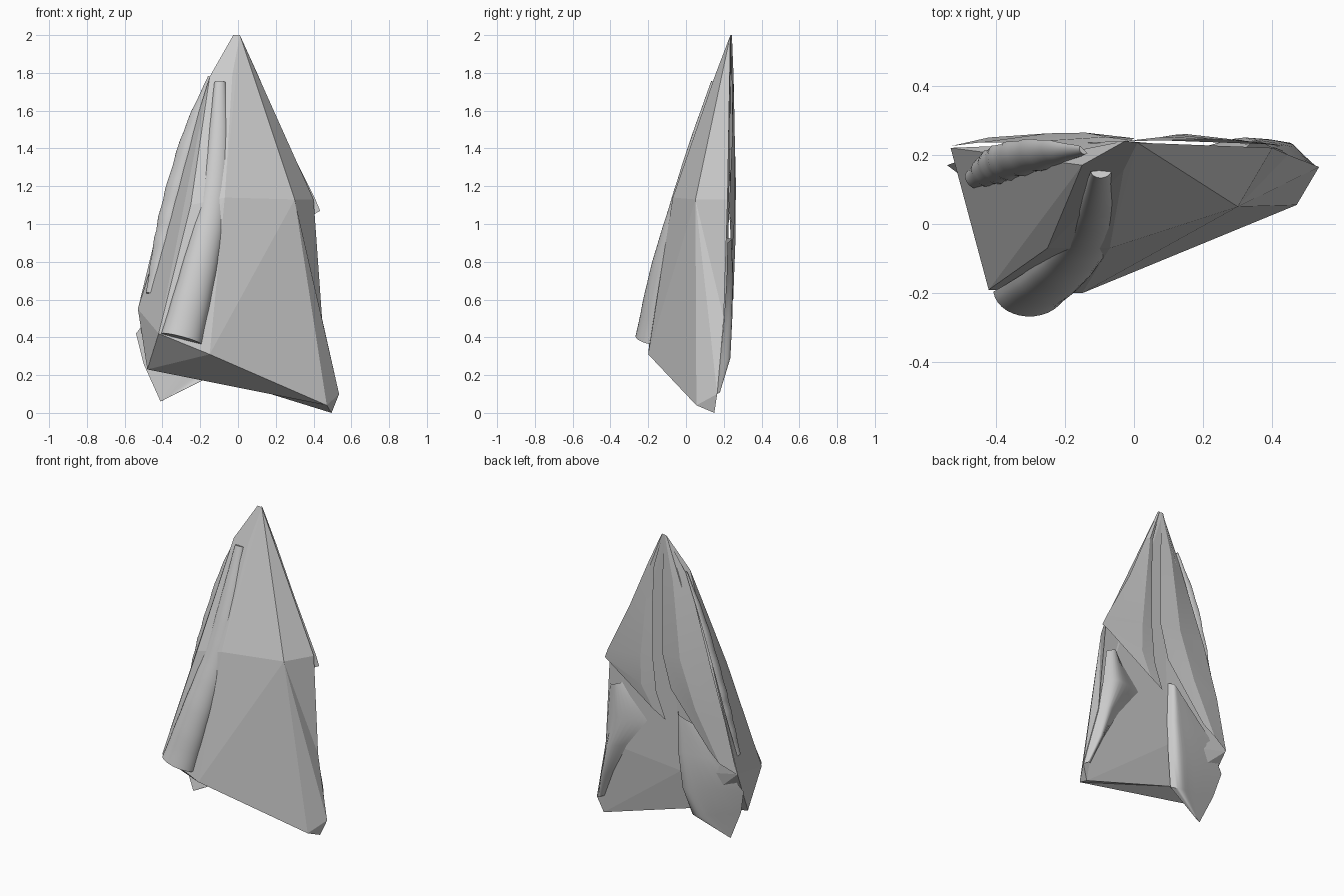
import bpy, bmesh, math
from mathutils import Vector


def finish(name, bm, angle=None):
    bmesh.ops.recalc_face_normals(bm, faces=bm.faces)
    me = bpy.data.meshes.new(name)
    bm.to_mesh(me)
    bm.free()
    ob = bpy.data.objects.new(name, me)
    bpy.context.collection.objects.link(ob)
    if angle:
        bpy.ops.object.select_all(action='DESELECT')
        ob.select_set(True)
        bpy.context.view_layer.objects.active = ob
        bpy.ops.object.shade_smooth_by_angle(angle=math.radians(angle))
    return ob


def hull(name, pts, dents):
    # convex hull, then selected corners are pushed in: (hull position, final position)
    bm = bmesh.new()
    for p in pts:
        bm.verts.new(p)
    moved = [(bm.verts.new(a), b) for a, b in dents]
    bmesh.ops.convex_hull(bm, input=bm.verts)
    for v, b in moved:
        v.co = b
    loose = [v for v in bm.verts if not v.link_faces]
    bmesh.ops.delete(bm, geom=loose, context='VERTS')
    bmesh.ops.dissolve_limit(bm, angle_limit=math.radians(2), verts=bm.verts, edges=bm.edges)
    return finish(name, bm)


def spline(pts, steps):
    # Catmull-Rom resampling of points of any dimension
    pts = [Vector(p) for p in pts]
    ext = [2 * pts[0] - pts[1]] + pts + [2 * pts[-1] - pts[-2]]
    out = []
    for a, b, c, d in zip(ext, ext[1:], ext[2:], ext[3:]):
        for k in range(steps):
            t = k / steps
            out.append(0.5 * (2 * b + (c - a) * t + (2 * a - 5 * b + 4 * c - d) * t * t
                              + (3 * b - a - 3 * c + d) * t ** 3))
    return out + [pts[-1]]


def ridge(name, stations, out_dir, depth, wobble=0.05, sides=16):
    # rounded fold following a path of (x, y, z, radius), flattened along out_dir
    st = spline(stations, 6)
    bm, rings = bmesh.new(), []
    for i, s in enumerate(st):
        c = s.to_3d()
        tan = (st[min(i + 1, len(st) - 1)].to_3d() - st[max(i - 1, 0)].to_3d()).normalized()
        side = tan.cross(Vector(out_dir)).normalized()
        n = side.cross(tan)
        r = s[3] * (1 + wobble * math.sin(i * 1.9))
        # only the outward half and a little more is skinned, the rest lies in the body
        rings.append([bm.verts.new(c + side * r * math.cos(a) - n * r * depth * math.sin(a))
                      for a in (math.pi * k / sides for k in range(sides + 1))])
    # choose the half that faces out_dir
    for i, ring in enumerate(rings):
        mid = ring[sides // 2].co - st[i].to_3d()
        if mid.dot(Vector(out_dir)) < 0:
            ends = (ring[0].co + ring[-1].co) / 2
            axis = (ring[0].co - ring[-1].co).normalized()
            for v in ring:
                d = v.co - ends
                v.co = ends + 2 * axis * d.dot(axis) - d
    for r0, r1 in zip(rings, rings[1:]):
        for k in range(sides):
            bm.faces.new((r0[k], r0[k + 1], r1[k + 1], r1[k]))
    bm.faces.new(rings[0])
    bm.faces.new(rings[-1])
    return finish(name, bm, 40)


def sheet(name, rows, angle=12, steps=1):
    # thin panel from equal-length rows of points, each row rounded by steps
    bm = bmesh.new()
    g = [[bm.verts.new(p) for p in spline(row, steps)] for row in rows]
    for a, b in zip(g, g[1:]):
        for i in range(len(a) - 1):
            bm.faces.new((a[i], a[i + 1], b[i + 1], b[i]))
    return finish(name, bm, angle)


# faceted wedge body
hull("faceted_body", [
    (-0.025, 0.24, 2.0), (0.01, 0.235, 2.0), (-0.15, 0.17, 1.78), (-0.03, 0.155, 1.79),
    (0.30, 0.05, 1.13), (0.40, 0.22, 1.13), (-0.25, -0.07, 1.10), (-0.07, -0.07, 1.14),
    (-0.53, 0.22, 0.55), (-0.42, -0.19, 0.42), (-0.15, -0.20, 0.31), (0.47, 0.055, 0.04),
    (0.535, 0.165, 0.10), (0.495, 0.15, 0.0), (-0.48, 0.04, 0.23)],
    [((0.52, 0.24, 0.50), (0.445, 0.20, 0.50)),
     ((-0.10, 0.26, 0.45), (-0.10, 0.195, 0.45)),
     ((-0.15, 0.16, 0.10), (-0.15, 0.15, 0.20))])

# long rounded folds on the front and left
ridge("front_fold", [(-0.095, 0.155, 1.75, 0.03), (-0.105, 0.055, 1.40, 0.06),
                     (-0.135, -0.03, 1.08, 0.08), (-0.21, -0.12, 0.74, 0.095),
                     (-0.30, -0.185, 0.39, 0.11)], (0.1, -1, 0), 0.75, 0.01)
ridge("left_fold", [(-0.145, 0.215, 1.78, 0.015), (-0.245, 0.21, 1.48, 0.05),
                    (-0.345, 0.19, 1.12, 0.06), (-0.40, 0.165, 0.88, 0.055),
                    (-0.46, 0.13, 0.63, 0.03)], (-0.7, -0.7, 0), 0.8)

# upper back panels either side of the central crack
sheet("back_right_flap", [
    [(0.0, 0.24, 2.0), (0.005, 0.243, 2.0), (0.01, 0.24, 2.0)],
    [(0.06, 0.245, 1.78), (0.085, 0.252, 1.78), (0.11, 0.242, 1.78)],
    [(0.07, 0.25, 1.50), (0.12, 0.258, 1.48), (0.24, 0.245, 1.47)],
    [(0.07, 0.25, 1.20), (0.15, 0.26, 1.17), (0.41, 0.23, 1.13)],
    [(0.045, 0.245, 0.95), (0.15, 0.255, 0.98), (0.435, 0.225, 1.07)],
    [(-0.02, 0.24, 0.78), (0.07, 0.242, 0.83), (0.40, 0.23, 1.05)]])
sheet("back_left_panel", [
    [(-0.01, 0.24, 2.0), (-0.015, 0.243, 2.0), (-0.02, 0.24, 2.0)],
    [(0.0, 0.248, 1.70), (-0.08, 0.252, 1.72), (-0.17, 0.21, 1.74)],
    [(0.0, 0.248, 1.22), (-0.14, 0.264, 1.22), (-0.35, 0.235, 1.20)],
    [(-0.06, 0.245, 1.0), (-0.25, 0.262, 0.92), (-0.45, 0.235, 0.88)],
    [(-0.34, 0.24, 0.66), (-0.42, 0.25, 0.60), (-0.53, 0.225, 0.55)]])

# draped lower left tail running to a point
sheet("lower_left_tail", [
    [(-0.09, 0.21, 0.86), (-0.11, 0.24, 0.85), (-0.14, 0.24, 0.83), (-0.20, 0.22, 0.80)],
    [(-0.09, 0.20, 0.60), (-0.12, 0.245, 0.60), (-0.20, 0.24, 0.60), (-0.40, 0.22, 0.60)],
    [(-0.11, 0.19, 0.36), (-0.15, 0.235, 0.36), (-0.26, 0.225, 0.38), (-0.54, 0.17, 0.42)],
    [(-0.15, 0.16, 0.19), (-0.20, 0.195, 0.18), (-0.30, 0.175, 0.20), (-0.50, 0.14, 0.26)],
    [(-0.40, 0.12, 0.065), (-0.403, 0.122, 0.063), (-0.406, 0.122, 0.062), (-0.41, 0.12, 0.06)]],
    40, 4)

# swollen flare along the lower right back edge
sheet("back_right_flare", [
    [(0.31, 0.205, 0.93), (0.35, 0.24, 0.92), (0.40, 0.22, 0.90)],
    [(0.14, 0.205, 0.72), (0.32, 0.25, 0.71), (0.42, 0.215, 0.70)],
    [(0.29, 0.20, 0.52), (0.39, 0.245, 0.50), (0.445, 0.20, 0.48)],
    [(0.40, 0.185, 0.31), (0.45, 0.235, 0.29), (0.49, 0.18, 0.28)],
    [(0.48, 0.165, 0.12), (0.505, 0.18, 0.11), (0.53, 0.165, 0.10)]], 50, 5)
